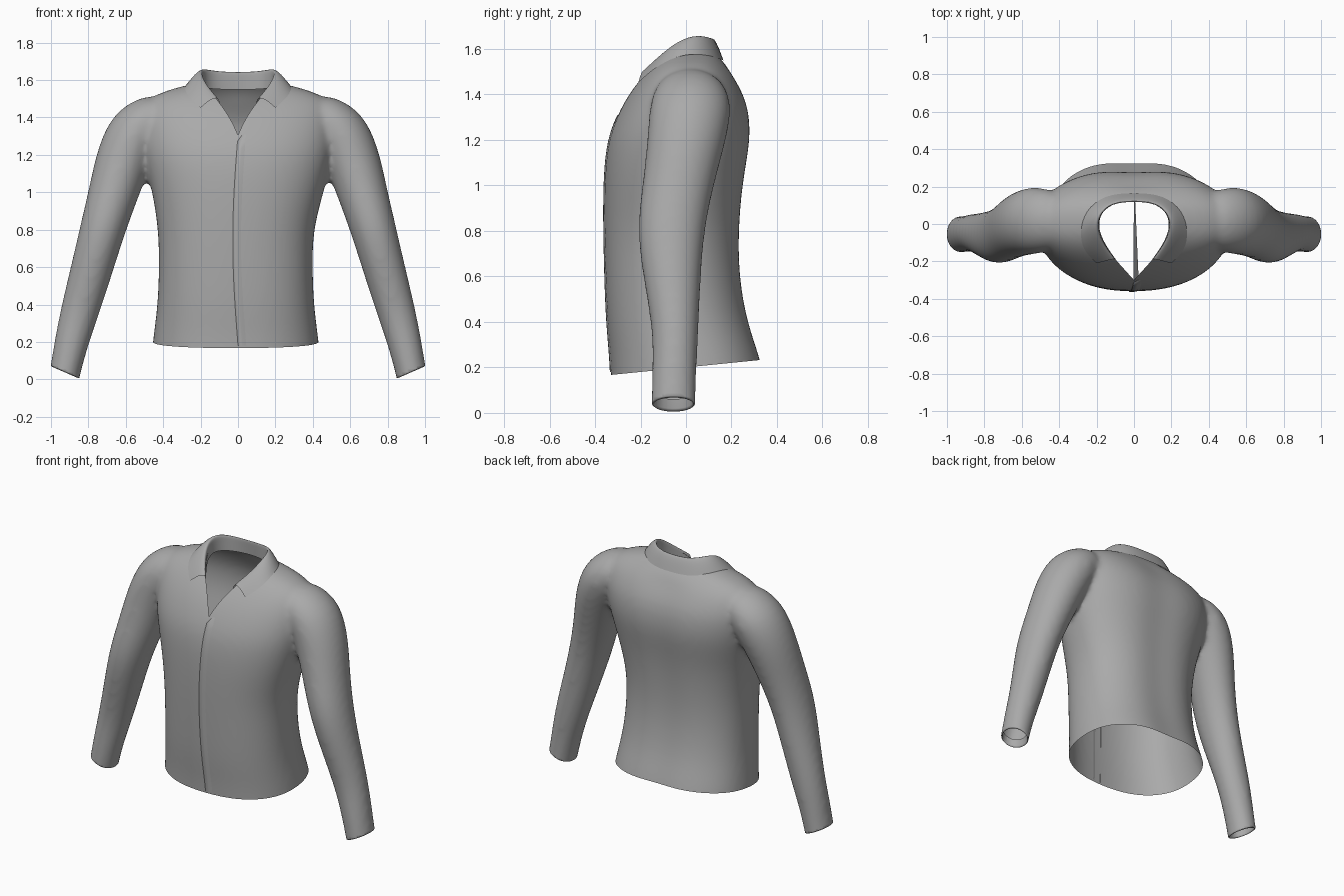
import bpy, bmesh, math
from mathutils import Vector
from mathutils.bvhtree import BVHTree

cube = bpy.data.objects.get("Cube")
if cube:
    bpy.data.objects.remove(cube, do_unlink=True)

grey = bpy.data.materials.new("grey_cloth")
grey.use_nodes = True
colour = (0.4, 0.4, 0.4, 1)
grey.diffuse_color = colour
for node in grey.node_tree.nodes:
    if node.type == 'BSDF_PRINCIPLED':
        node.inputs["Base Color"].default_value = colour

SIDES = 28


def make_object(name, bm):
    mesh = bpy.data.meshes.new(name)
    bm.to_mesh(mesh)
    bm.free()
    mesh.materials.append(grey)
    mesh.shade_smooth()
    obj = bpy.data.objects.new(name, mesh)
    bpy.context.collection.objects.link(obj)
    return obj


def grid(bm, rows, closed=False):
    """Skin a list of point rows; closed rows form a capped tube."""
    verts = [[bm.verts.new(p) for p in row] for row in rows]
    n = len(rows[0])
    for a, b in zip(verts, verts[1:]):
        for i in range(n if closed else n - 1):
            j = (i + 1) % n
            bm.faces.new((a[i], a[j], b[j], b[i]))
    if closed:
        bm.faces.new(verts[0])
        bm.faces.new(verts[-1])


def power(value, exponent):
    return math.copysign(abs(value) ** exponent, value)


def torso_ring(z, half, front, back):
    mid, depth = (front + back) / 2, (back - front) / 2
    ring = []
    for i in range(SIDES):
        a = math.tau * i / SIDES
        x = half * power(math.cos(a), 0.86)
        y = mid + depth * power(math.sin(a), 0.86)
        if y > mid and z < 1.5:  # shallow groove along the spine
            y -= 0.022 * math.exp(-(x / 0.11) ** 2)
        ring.append((x - 0.012 * (z < 0.9), y, z))
    return ring


def sleeve_rings(stations, side):
    rings = []
    for k, (x, y, z, r, ry) in enumerate(stations):
        before, after = stations[max(k - 1, 0)], stations[min(k + 1, len(stations) - 1)]
        t = Vector((after[0] - before[0], 0, after[2] - before[2])).normalized()
        ring = []
        for i in range(SIDES):
            a = math.tau * i / SIDES
            c, s = r * math.cos(a), ry * math.sin(a)
            ring.append((side * (x - t.z * c), y + s, z + t.x * c))
        rings.append(ring)
    return rings


# height, half width, front y, back y
TORSO = [(0.02, .46, -.33, .39), (0.12, .455, -.33, .37), (0.25, .44, -.335, .34),
         (0.4, .42, -.35, .285), (0.6, .412, -.357, .25), (0.8, .416, -.362, .247),
         (1.0, .46, -.362, .263), (1.15, .50, -.352, .29), (1.25, .52, -.328, .298),
         (1.35, .53, -.283, .285), (1.42, .525, -.24, .255), (1.48, .505, -.193, .22),
         (1.53, .43, -.145, .178), (1.565, .31, -.1, .145), (1.59, .2, -.07, .12),
         (1.6, .12, -.04, .09)]
# centre x, y, z, radius across, radius in depth
SLEEVE = [(.38, .02, 1.41, .11, .14), (.46, .02, 1.395, .135, .165), (.545, .02, 1.33, .158, .183),
          (.613, .0, 1.18, .15, .172), (.665, -.035, 1.0, .134, .157), (.725, -.07, .8, .121, .15),
          (.787, -.06, .57, .112, .124), (.85, -.045, .35, .103, .1), (.895, -.052, .18, .09, .098),
          (.922, -.055, .05, .083, .098), (.942, -.055, -.04, .083, .098), (.955, -.055, -.1, .083, .098)]
# collar from back centre to front tip: neckline, fold, outer edge
COLLAR = [((0, .13, 1.55), (0, .118, 1.655), (0, .168, 1.57)),
          ((.12, .11, 1.55), (.12, .112, 1.66), (.16, .158, 1.575)),
          ((.185, .05, 1.56), (.187, .05, 1.677), (.262, .07, 1.58)),
          ((.19, -.03, 1.55), (.198, -.03, 1.65), (.29, -.04, 1.56)),
          ((.155, -.11, 1.51), (.165, -.11, 1.58), (.275, -.14, 1.5)),
          ((.09, -.2, 1.44), (.105, -.185, 1.51), (.2, -.21, 1.46))]

# Shirt body: torso and sleeves blended into one skin
bm = bmesh.new()
grid(bm, [torso_ring(*row) for row in TORSO], True)
for side in (-1, 1):
    grid(bm, sleeve_rings(SLEEVE, side), True)
bmesh.ops.recalc_face_normals(bm, faces=bm.faces)
body = make_object("shirt_body", bm)
body.modifiers.new("round", 'SUBSURF').levels = 2
blend = body.modifiers.new("blend", 'REMESH')
blend.mode = 'VOXEL'
blend.voxel_size = 0.016
soften = body.modifiers.new("soften", 'SMOOTH')
soften.factor = 0.5
soften.iterations = 10
bpy.context.view_layer.update()
bm = bmesh.new()
bm.from_object(body, bpy.context.evaluated_depsgraph_get())
body.modifiers.clear()


def cut(test, point, normal, clear=True):
    """Slice the faces that pass a test, optionally removing the far side."""
    faces = [f for f in bm.faces if test(f.calc_center_median())]
    edges = {e for f in faces for e in f.edges}
    verts = {v for f in faces for v in f.verts}
    bmesh.ops.bisect_plane(bm, geom=list(verts) + list(edges) + faces, dist=1e-5,
                           plane_co=point, plane_no=normal, clear_outer=clear)


# Open the hem and the cuffs
cut(lambda c: abs(c.x) < 0.62 and c.z < 0.5, (0, 0, 0.2), (0, 0.1, -1))
for side in (-1, 1):
    cut(lambda c: c.x * side > 0.62 and c.z < 0.4, (side * 0.92, 0, 0.04), (side * 0.4, 0, -0.92))
    # Turn the cuff edge inward
    rim = [e for e in bm.edges if e.is_boundary and e.verts[0].co.x * side > 0.7]
    centre = Vector((side * 0.915, -0.055, 0.05))
    for scale, lift in ((0.93, -0.006), (0.87, 0.012), (0.9, 0.04)):
        new = bmesh.ops.extrude_edge_only(bm, edges=rim)["geom"]
        base = [v for v in new if isinstance(v, bmesh.types.BMVert)]
        for v in base:
            v.co = centre + (v.co - centre) * (scale if scale > 0.9 else 0.96)
            v.co.z += lift
        rim = [e for e in new if isinstance(e, bmesh.types.BMEdge) and e.is_boundary]

# Open the neck with its pointed front
half = [Vector(row[0][:2]) for row in COLLAR]
hole = [Vector((0, -0.3))] + half[::-1] + [Vector((-p.x, p.y)) for p in half[1:]]
pairs = list(zip(hole, hole[1:] + hole[:1]))
for a, b in pairs:
    cut(lambda c: c.z > 1.2 and abs(c.x) < 0.3, (a.x, a.y, 0), (b.y - a.y, a.x - b.x, 0), False)
inside = []
for f in bm.faces:
    c = f.calc_center_median()
    if c.z > 1.2 and all((b.x - a.x) * (c.y - a.y) > (b.y - a.y) * (c.x - a.x) for a, b in pairs):
        inside.append(f)
bmesh.ops.delete(bm, geom=inside, context='FACES')

surface = BVHTree.FromBMesh(bm)
bm.to_mesh(body.data)
bm.free()
body.data.materials.clear()
body.data.materials.append(grey)
body.data.shade_smooth()


# Folded collar resting on the shoulders
def collar_row(row, side):
    neck, fold, outer = (Vector((p[0] * side, p[1], p[2])) for p in row)
    hit = surface.ray_cast(Vector((outer.x, outer.y, 3)), Vector((0, 0, -1)))[0]
    if hit:
        outer.z = hit.z + 0.012
    flap = (fold + outer) / 2 + Vector((0, 0, 0.014))
    stand = neck.lerp(fold, 0.6)
    return [neck, stand, fold, flap, outer]


bm = bmesh.new()
grid(bm, [collar_row(r, -1) for r in COLLAR[:0:-1]] + [collar_row(r, 1) for r in COLLAR])
bmesh.ops.recalc_face_normals(bm, faces=bm.faces)
collar = make_object("collar", bm)
sub = collar.modifiers.new("round", 'SUBSURF')
sub.levels = sub.render_levels = 2
sub.boundary_smooth = 'PRESERVE_CORNERS'

# Front placket: a thin overlapping edge down the middle
rows = []
STEPS = 30
for i in range(STEPS + 1):
    t = i / STEPS
    z = 0.18 + 1.13 * t
    x0 = -0.028 * math.sin(math.pi * t)
    row = []
    for dx, lift in ((0, -0.003), (0, 0.005), (0.025, 0.004), (0.06, -0.003)):
        hit = surface.ray_cast(Vector((x0 + dx, -2, z)), Vector((0, 1, 0)))[0]
        y = hit.y if hit else -0.3
        row.append((x0 + dx, y - lift, z))
    rows.append(row)
bm = bmesh.new()
grid(bm, rows)
placket = make_object("front_placket", bm)
